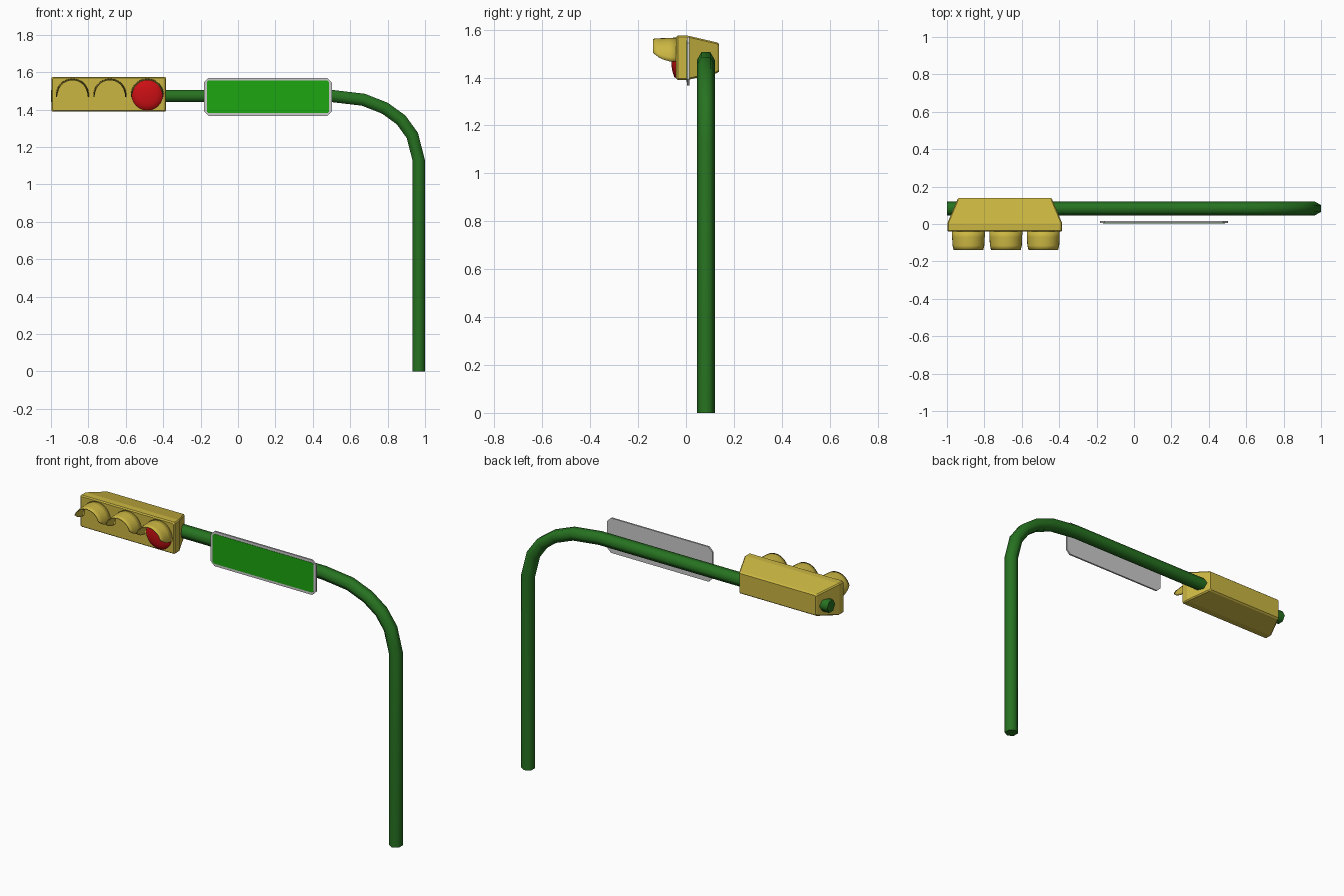
import bpy, bmesh
from math import sin, cos, pi, radians
from mathutils import Vector

if "Cube" in bpy.data.objects:
    bpy.data.objects.remove(bpy.data.objects["Cube"])


def material(name, rgb):
    m = bpy.data.materials.new(name)
    m.diffuse_color = (*rgb, 1)
    m.use_nodes = True
    m.node_tree.nodes["Principled BSDF"].inputs["Base Color"].default_value = m.diffuse_color
    return m


POLE_GREEN = material("pole_green", (0.02, 0.17, 0.015))
SIGN_GREEN = material("sign_green", (0.012, 0.38, 0.005))
YELLOW = material("yellow", (0.6, 0.47, 0.055))
RED = material("red", (0.6, 0.005, 0.007))


def loft(name, rings, mat=None, closed=True, smooth=None):
    """Skin a list of equal-length point rings; closed rings get end caps."""
    bm = bmesh.new()
    vs = [[bm.verts.new(p) for p in r] for r in rings]
    n = len(rings[0])
    for a, b in zip(vs, vs[1:]):
        for i in range(n if closed else n - 1):
            j = (i + 1) % n
            bm.faces.new((a[i], a[j], b[j], b[i]))
    if closed:
        bm.faces.new(vs[0])
        bm.faces.new(vs[-1])
    bmesh.ops.recalc_face_normals(bm, faces=bm.faces)
    me = bpy.data.meshes.new(name)
    bm.to_mesh(me)
    bm.free()
    ob = bpy.data.objects.new(name, me)
    bpy.context.collection.objects.link(ob)
    if mat:
        me.materials.append(mat)
    if smooth:
        bpy.ops.object.select_all(action='DESELECT')
        bpy.context.view_layer.objects.active = ob
        ob.select_set(True)
        bpy.ops.object.shade_smooth_by_angle(angle=radians(smooth))
    return ob


def rect(cx, cz, hw, hh, y, c):
    """Rectangle in the xz plane with chamfered corners."""
    return [(cx + x, y, cz + z) for x, z in (
        (-hw + c, -hh), (hw - c, -hh), (hw, -hh + c), (hw, hh - c),
        (hw - c, hh), (-hw + c, hh), (-hw, hh - c), (-hw, -hh + c))]


# Hexagonal bent pole, mitred at each bend
path = [Vector(p) for p in ((0.966, 0), (0.966, 1.13), (0.932, 1.262), (0.872, 1.345),
                            (0.785, 1.408), (0.67, 1.453), (0.5, 1.473), (-1.0, 1.473))]
R = 0.0375
rings = []
for i, p in enumerate(path):
    d0 = (p - path[max(i - 1, 0)]).normalized()
    d1 = (path[min(i + 1, len(path) - 1)] - p).normalized()
    d = (d0 + d1).normalized()
    nrm = Vector((d.y, -d.x))
    miter = 1 / max(d.dot(d0), d.dot(d1))
    ring = []
    for k in range(6):
        a = k * pi / 3
        q = p + nrm * (R * sin(a) * miter)
        ring.append((q.x, 0.083 + R * cos(a), q.y))
    rings.append(ring)
loft("pole", rings, POLE_GREEN, smooth=65)

# Street sign: grey plate and green panel
SX, SZ = 0.16, 1.468
loft("sign_plate", [rect(SX, SZ, 0.342, 0.102, y, 0.025) for y in (0.005, 0.015)])
loft("sign_panel", [rect(SX, SZ, 0.327, 0.087, y, 0.008) for y in (0.003, 0.006)], SIGN_GREEN)

# Signal housing: bevelled front, straight rim, tapered back
LX, LZ = -0.691, 1.4825
loft("signal_housing", [rect(LX, LZ, hw, hh, y, 0.006) for y, hw, hh in (
    (-0.041, 0.300, 0.087), (-0.034, 0.307, 0.093),
    (0.004, 0.307, 0.093), (0.130, 0.254, 0.064), (0.1385, 0.248, 0.057))], YELLOW)

# Visors: half tubes whose lower edges sweep up toward the front
for name, x in (("left", -0.885), ("middle", -0.685), ("right", -0.485)):
    rings = []
    for y, r, low in ((-0.036, 0.086, -8), (-0.07, 0.085, -7), (-0.095, 0.084, -2),
                      (-0.115, 0.083, 5), (-0.138, 0.081, 18)):
        ring = []
        for k in range(17):
            a = radians(low + (180 - 2 * low) * k / 16)
            ring.append((x + r * cos(a), y, 1.478 + r * sin(a)))
        rings.append(ring)
    visor = loft(name + "_visor", rings, YELLOW, closed=False, smooth=40)
    mod = visor.modifiers.new("thickness", 'SOLIDIFY')
    mod.thickness = 0.005
    mod.offset = 0

# Lit red lens: shallow dome
rings = []
for t in (0, 25, 50, 70, 86):
    r = 0.084 * cos(radians(t))
    rings.append([(-0.485 + r * cos(k * pi / 12), -0.04 - 0.022 * sin(radians(t)),
                   1.479 + r * sin(k * pi / 12)) for k in range(24)])
loft("red_lens", rings, RED, smooth=50)
